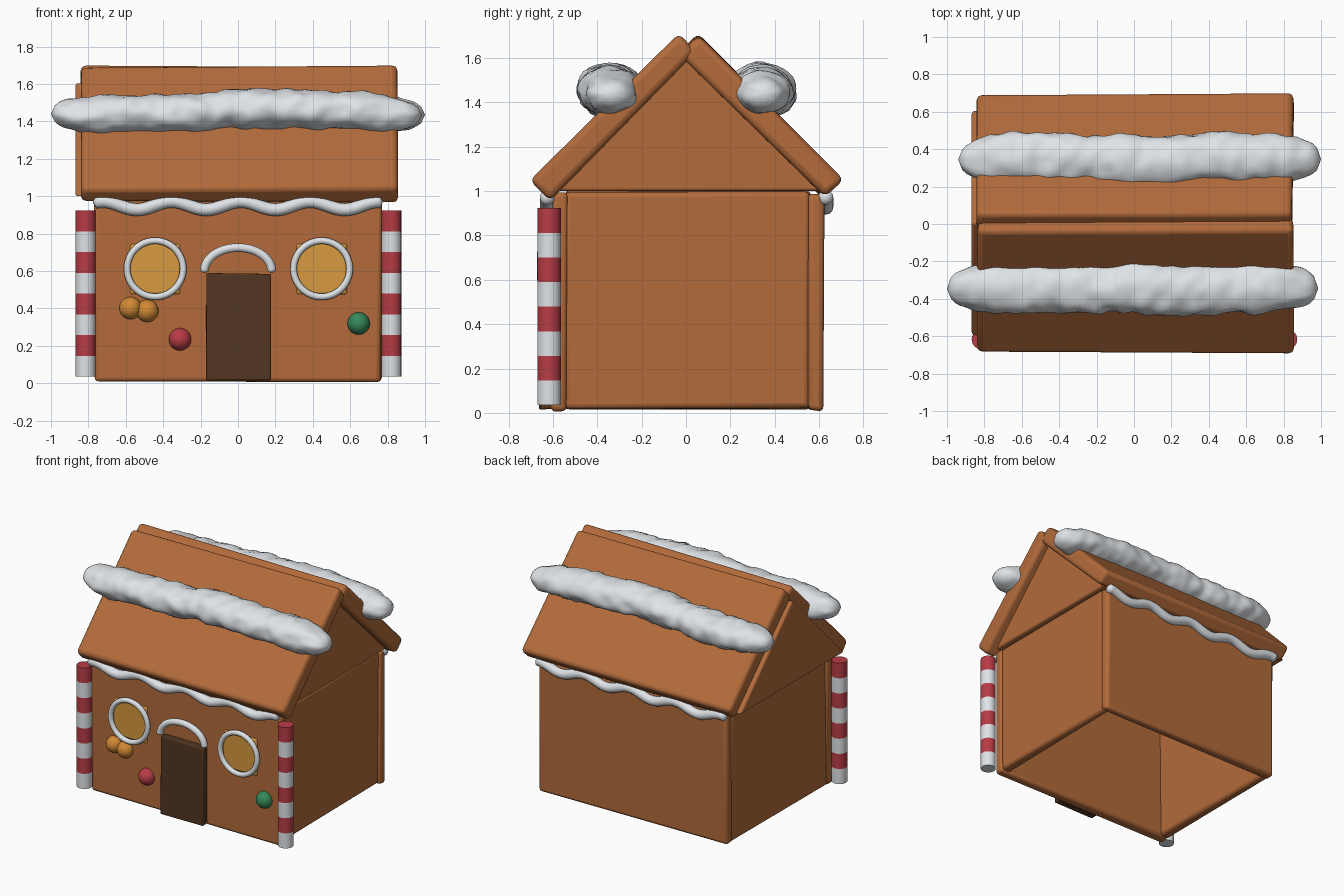
import bpy, bmesh, math, random
from mathutils import Vector, Matrix, noise

random.seed(4)
cube = bpy.data.objects.get("Cube")
if cube:
    bpy.data.objects.remove(cube)


def material(name, rgb):
    m = bpy.data.materials.new(name)
    m.use_nodes = True
    m.diffuse_color = (*rgb, 1)
    m.node_tree.nodes["Principled BSDF"].inputs["Base Color"].default_value = (*rgb, 1)
    return m


GINGER = material("gingerbread", (0.45, 0.147, 0.043))
ICING = material("icing white", (0.76, 0.79, 0.82))
RED = material("candy red", (0.48, 0.045, 0.06))
GREEN = material("candy green", (0.035, 0.25, 0.10))
ORANGE = material("candy orange", (0.64, 0.25, 0.035))
PANE = material("window amber", (0.68, 0.32, 0.05))
DOOR = material("dark chocolate", (0.085, 0.036, 0.016))


def finish(name, bm, *mats, angle=50):
    bmesh.ops.recalc_face_normals(bm, faces=bm.faces)
    me = bpy.data.meshes.new(name)
    bm.to_mesh(me)
    bm.free()
    for m in mats:
        me.materials.append(m)
    ob = bpy.data.objects.new(name, me)
    bpy.context.collection.objects.link(ob)
    bpy.ops.object.select_all(action='DESELECT')
    ob.select_set(True)
    bpy.context.view_layer.objects.active = ob
    bpy.ops.object.shade_smooth_by_angle(angle=math.radians(angle))
    return ob


def round_edges(ob, width):
    mod = ob.modifiers.new("soft edges", 'BEVEL')
    mod.width, mod.segments = width, 3


def slab(name, size, centre, mat=GINGER, tilt=0, soft=0.022, wobble=0.007):
    """Slightly uneven baked board with soft edges."""
    bm = bmesh.new()
    bmesh.ops.create_cube(bm, size=1)
    for v in bm.verts:
        v.co = Vector(c * s + random.uniform(-wobble, wobble) for c, s in zip(v.co, size))
    bm.transform(Matrix.Translation(centre) @ Matrix.Rotation(tilt, 4, 'X'))
    ob = finish(name, bm, mat)
    round_edges(ob, soft)
    return ob


def tube(name, points, radius, mat=ICING, closed=False, sides=12):
    """Round icing rope along a path, with domed ends when open."""
    bm = bmesh.new()
    n = len(points)
    rings = []
    for i, p in enumerate(points):
        a = points[(i - 1) % n] if closed else points[max(i - 1, 0)]
        b = points[(i + 1) % n] if closed else points[min(i + 1, n - 1)]
        t = (b - a).normalized()
        u = t.cross(Vector((0, 1, 0))).normalized()
        w = t.cross(u)
        rings.append([bm.verts.new(p + radius * (math.cos(k) * u + math.sin(k) * w))
                      for k in (math.tau * j / sides for j in range(sides))])
    for i in range(n if closed else n - 1):
        r, s = rings[i], rings[(i + 1) % n]
        for j in range(sides):
            k = (j + 1) % sides
            bm.faces.new((r[j], r[k], s[k], s[j]))
    if not closed:
        for ring, p, q in ((rings[0], points[0], points[1]), (rings[-1], points[-1], points[-2])):
            tip = bm.verts.new(p + (p - q).normalized() * radius * 0.5)
            for j in range(sides):
                bm.faces.new((ring[j], ring[(j + 1) % sides], tip))
    return finish(name, bm, mat, angle=80)


# Walls, open underneath
slab("front_wall", (1.53, 0.07, 0.98), (0, -0.57, 0.5))
slab("back_wall", (1.53, 0.07, 0.98), (0, 0.585, 0.5))
for side, name in ((1, "left_wall"), (-1, "right_wall")):
    slab(name, (0.07, 1.11, 0.98), (side * 0.725, 0.005, 0.51))

# Triangular gables
for x, name in ((0.745, "left_gable"), (-0.83, "right_gable")):
    bm = bmesh.new()
    ends = [[bm.verts.new((x + dx, y, z)) for y, z in ((-0.6, 1.0), (0.61, 1.0), (0.005, 1.61))]
            for dx in (-0.04, 0.04)]
    bm.faces.new(ends[0])
    bm.faces.new(ends[1])
    for i in range(3):
        j = (i + 1) % 3
        bm.faces.new((ends[0][i], ends[0][j], ends[1][j], ends[1][i]))
    round_edges(finish(name, bm, GINGER), 0.015)

# Roof boards
slab("front_roof", (1.69, 0.935, 0.118), (0.01, -0.325, 1.335), tilt=math.pi / 4, soft=0.03)
slab("back_roof", (1.69, 0.925, 0.118), (0.005, 0.338, 1.337), tilt=-math.pi / 4, soft=0.03)


# Lumpy snow rolls lying on the roof
def snow(name, x0, x1, y, seed):
    bm = bmesh.new()
    bmesh.ops.create_uvsphere(bm, u_segments=28, v_segments=90, radius=1)
    half, mid = (x1 - x0) / 2, (x0 + x1) / 2
    for v in bm.verts:
        # Spread the sphere's rings evenly along the roll, keeping blunt ends
        t = 1 - 2 * math.acos(max(-1, min(1, v.co.z))) / math.pi
        ring = Vector((v.co.x, v.co.y))
        if ring.length > 1e-5:
            ring.normalize()
        r = 0.122 * max(0, 1 - abs(t) ** 9) ** 0.5
        x = mid + half * t
        base = Vector((x, ring.x * 0.12, ring.y * 0.12))
        shift = Vector((seed, 0, 0))
        r *= 1 + 0.16 * noise.noise(base * 5 + shift) + 0.13 * noise.noise(base * 14 + shift)
        rise = 0.018 * math.cos((x - 0.2) * 3.4)
        v.co = (x, y + ring.x * r * 1.1, 1.452 + rise + ring.y * r * 0.85)
    finish(name, bm, ICING, angle=80)


snow("front_snow", -1.0, 0.985, -0.345, 2)
snow("back_snow", -0.94, 1.0, 0.345, 9)

# Wavy icing below the eaves
for y, name in ((-0.625, "front_eave_icing"), (0.63, "back_eave_icing")):
    path = [Vector((x, y, 0.95 - 0.022 * math.cos((x + 0.54) * math.tau / 0.37)))
            for x in (-0.76 + 1.52 * i / 72 for i in range(73))]
    tube(name, path, 0.034)

# Striped candy posts
BANDS, SIDES, BAND = 8, 24, 0.111
for x, name in ((0.82, "left_candy_post"), (-0.815, "right_candy_post")):
    bm = bmesh.new()
    for b in range(BANDS):
        geo = bmesh.ops.create_cone(
            bm, cap_ends=b in (0, BANDS - 1), segments=SIDES, radius1=0.053, radius2=0.053, depth=BAND,
            matrix=Matrix.Translation((x, -0.617, 0.035 + BAND * (b + 0.5))))
        for f in {f for v in geo["verts"] for f in v.link_faces}:
            f.material_index = b % 2
    finish(name, bm, ICING, RED)

# Door and icing arch
slab("door", (0.345, 0.08, 0.57), (0.002, -0.62, 0.302), DOOR, soft=0.008, wobble=0.003)
arch = [Vector((0.18 * math.cos(a), -0.648, 0.6 + 0.125 * math.sin(a)))
        for a in (math.pi * i / 32 for i in range(33))]
tube("door_arch", arch, 0.023)

# Windows with icing rings
for x, name in ((0.447, "left_window"), (-0.443, "right_window")):
    slab(name, (0.27, 0.03, 0.27), (x, -0.602, 0.61), PANE, soft=0.012, wobble=0)
    ring = [Vector((x + 0.15 * math.cos(a), -0.63, 0.612 + 0.15 * math.sin(a)))
            for a in (math.tau * i / 48 for i in range(48))]
    tube(name + "_ring", ring, 0.018, closed=True)

# Candy drops on the front wall
drops = (("red_drop", -0.31, 0.235, RED), ("green_drop", 0.645, 0.32, GREEN),
         ("upper_orange_drop", -0.575, 0.402, ORANGE), ("lower_orange_drop", -0.485, 0.387, ORANGE))
for name, x, z, mat in drops:
    bm = bmesh.new()
    bmesh.ops.create_uvsphere(bm, u_segments=24, v_segments=14, radius=0.06)
    bm.transform(Matrix.Translation((x, -0.61, z)))
    finish(name, bm, mat, angle=80)
